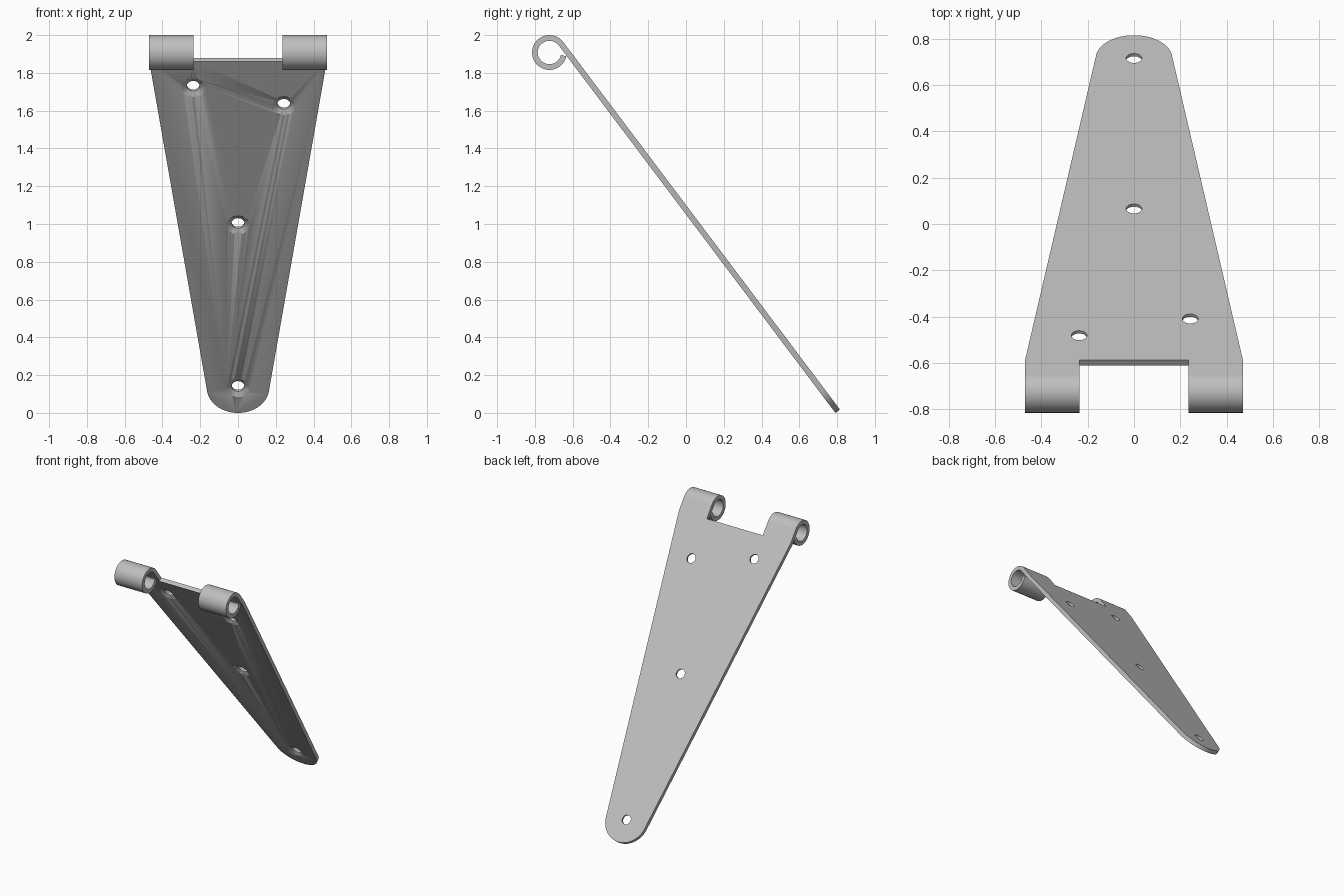
import bpy
import bmesh
from math import sin, cos, pi, radians
from mathutils import Vector

cube = bpy.data.objects.get("Cube")
if cube:
    bpy.data.objects.remove(cube, do_unlink=True)

# Main sizes
TILT = radians(53.03)          # slope of the strap
CY, CZ = -0.723, 1.908         # pin axis
R, T = 0.092, 0.03             # outer knuckle radius, metal thickness
HALF, NOTCH = 0.47, 0.236      # half width, half width of the notch
START = 0.105                  # where the straight strap begins
TIP_S, TIP_R = 2.27, 0.165     # rounded end
HOLES = [(0, TIP_S), (0, 1.19), (-0.237, 0.28), (0.243, 0.4)]
NORMAL = Vector((0, sin(TILT), cos(TILT)))

steel = bpy.data.materials.new("Grey steel")
steel.use_nodes = True
GREY = (0.52, 0.52, 0.52, 1)
steel.diffuse_color = GREY
steel.node_tree.nodes["Principled BSDF"].inputs["Base Color"].default_value = GREY


def place(x, s, h=0.0):
    """Point at x across, s down the strap, h above its outer face."""
    return Vector((x, CY + s * cos(TILT), CZ - s * sin(TILT))) + NORMAL * (R + h)


def make_object(name, bm):
    mesh = bpy.data.meshes.new(name)
    bm.to_mesh(mesh)
    bm.free()
    mesh.materials.append(steel)
    obj = bpy.data.objects.new(name, mesh)
    bpy.context.collection.objects.link(obj)
    return obj


# Tapered strap with a rounded end
bm = bmesh.new()
top = [bm.verts.new(place(x, START)) for x in (-HALF, -NOTCH, NOTCH, HALF)]
SKEW = radians(8)
STEPS = 32
tip = []
for i in range(STEPS + 1):
    a = SKEW + (pi - 2 * SKEW) * i / STEPS
    tip.append(bm.verts.new(place(TIP_R * cos(a), TIP_S + TIP_R * sin(a))))
strap_face = bm.faces.new(top + tip)

# Two knuckles curled around the pin axis
first, last = pi / 2 - TILT, radians(347)
CURL = 56
for pair in (top[:2], top[2:]):
    row = pair
    for i in range(CURL + 1):
        a = first + (last - first) * i / CURL
        new = [bm.verts.new((v.co.x, CY + R * cos(a), CZ + R * sin(a))) for v in pair]
        bm.faces.new((row[0], row[1], new[1], new[0]))
        row = new
bmesh.ops.recalc_face_normals(bm, faces=bm.faces)
strap_face.normal_update()
if strap_face.normal.dot(NORMAL) < 0:
    bmesh.ops.reverse_faces(bm, faces=bm.faces)
hinge = make_object("hinge_strap", bm)

# Countersunk screw holes
bm = bmesh.new()
SIDES = 32
PROFILE = [(0.034, 0.02), (0.034, -0.015), (0.061, -T), (0.088, -0.045)]
for x, s in HOLES:
    rings = []
    for r, h in PROFILE:
        angles = [2 * pi * i / SIDES for i in range(SIDES)]
        rings.append([bm.verts.new(place(x + r * cos(a), s + r * sin(a), h)) for a in angles])
    for low, high in zip(rings, rings[1:]):
        for i in range(SIDES):
            j = (i + 1) % SIDES
            bm.faces.new((low[i], low[j], high[j], high[i]))
    bm.faces.new(rings[0])
    bm.faces.new(rings[-1])
bmesh.ops.recalc_face_normals(bm, faces=bm.faces)
cutter = make_object("hole_cutter", bm)
cutter.hide_render = True

# Thicken, drill and shade
solid = hinge.modifiers.new("Thickness", "SOLIDIFY")
solid.thickness = T
solid.offset = -1
solid.use_even_offset = True
drill = hinge.modifiers.new("Holes", "BOOLEAN")
drill.operation = "DIFFERENCE"
drill.solver = "EXACT"
drill.object = cutter

bpy.ops.object.select_all(action="DESELECT")
hinge.select_set(True)
bpy.context.view_layer.objects.active = hinge
for name in ("Thickness", "Holes"):
    bpy.ops.object.modifier_apply(modifier=name)
bpy.data.objects.remove(cutter, do_unlink=True)
bpy.ops.object.shade_smooth_by_angle(angle=radians(30))
